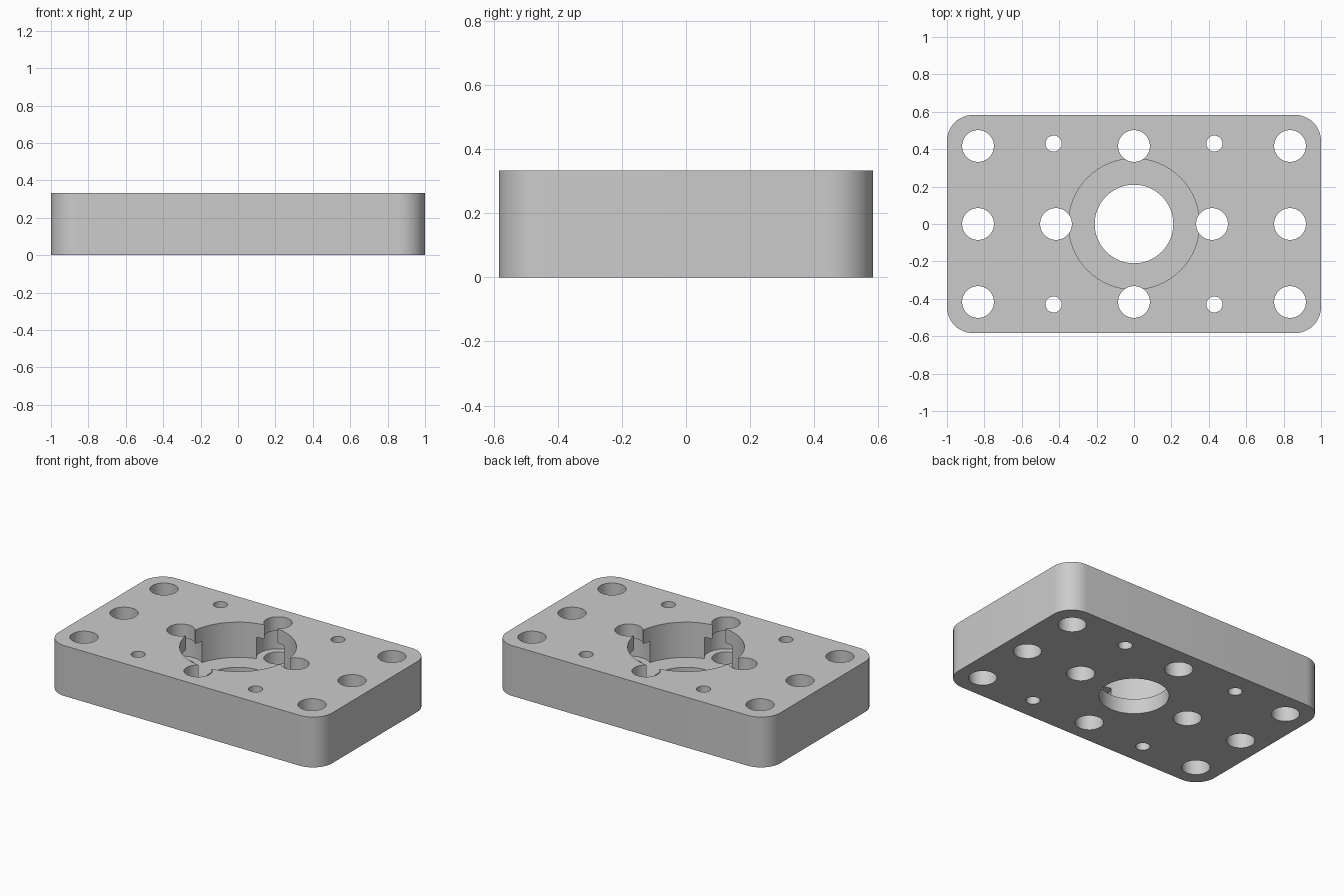
import bpy
import bmesh
import math

if "Cube" in bpy.data.objects:
    bpy.data.objects.remove(bpy.data.objects["Cube"], do_unlink=True)

LENGTH, WIDTH, HEIGHT = 2.0, 1.167, 0.333
CORNER = 0.14
PITCH = 0.417
FLOOR = 0.1

steel = bpy.data.materials.new("light grey metal")
steel.use_nodes = True
grey = (0.6, 0.6, 0.6, 1)
steel.diffuse_color = grey
steel.node_tree.nodes["Principled BSDF"].inputs["Base Color"].default_value = grey


def extruded(name, outline, bottom, top):
    """Prism with the given outline between two heights."""
    bm = bmesh.new()
    face = bm.faces.new([bm.verts.new((x, y, bottom)) for x, y in outline])
    grown = bmesh.ops.extrude_face_region(bm, geom=[face])["geom"]
    for v in grown:
        if isinstance(v, bmesh.types.BMVert):
            v.co.z = top
    bmesh.ops.recalc_face_normals(bm, faces=bm.faces)
    mesh = bpy.data.meshes.new(name)
    bm.to_mesh(mesh)
    bm.free()
    mesh.materials.append(steel)
    obj = bpy.data.objects.new(name, mesh)
    bpy.context.collection.objects.link(obj)
    return obj


def arc(x, y, radius, start, sweep, steps):
    angles = [start + sweep * i / steps for i in range(steps + 1)]
    return [(x + radius * math.cos(a), y + radius * math.sin(a)) for a in angles]


def drill(x, y, radius, bottom=-0.1, top=HEIGHT + 0.1, sides=48):
    """Cut a round hole into the plate."""
    circle = arc(x, y, radius, 0, math.tau, sides)[:-1]
    cutter = extruded("hole_cutter", circle, bottom, top)
    cutter.hide_render = True
    mod = plate.modifiers.new("hole", 'BOOLEAN')
    mod.operation = 'DIFFERENCE'
    mod.solver = 'EXACT'
    mod.object = cutter
    bpy.ops.object.modifier_apply(modifier=mod.name)
    bpy.data.objects.remove(cutter, do_unlink=True)


# Plate with rounded corners
cx, cy = LENGTH / 2 - CORNER, WIDTH / 2 - CORNER
outline = []
for i, (sx, sy) in enumerate([(1, 1), (-1, 1), (-1, -1), (1, -1)]):
    outline += arc(sx * cx, sy * cy, CORNER, i * math.pi / 2, math.pi / 2, 12)
plate = extruded("mounting_plate", outline, 0, HEIGHT)
bpy.ops.object.select_all(action='DESELECT')
plate.select_set(True)
bpy.context.view_layer.objects.active = plate

# Central recess and through bore
drill(0, 0, 0.35, bottom=FLOOR, sides=96)
drill(0, 0, 0.21, sides=72)

# Bolt holes around the recess, each widened below the top skin
inner = [(PITCH, 0), (-PITCH, 0), (0, PITCH), (0, -PITCH)]
for x, y in inner:
    drill(x, y, 0.13, bottom=FLOOR, top=0.24)
    drill(x, y, 0.085)

# Bolt holes along both ends
for x in (-2 * PITCH, 2 * PITCH):
    for y in (-PITCH, 0, PITCH):
        drill(x, y, 0.085)

# Small pin holes
for x in (-0.43, 0.43):
    for y in (-0.43, 0.43):
        drill(x, y, 0.043, sides=32)

bpy.ops.object.shade_smooth_by_angle(angle=math.radians(30))
